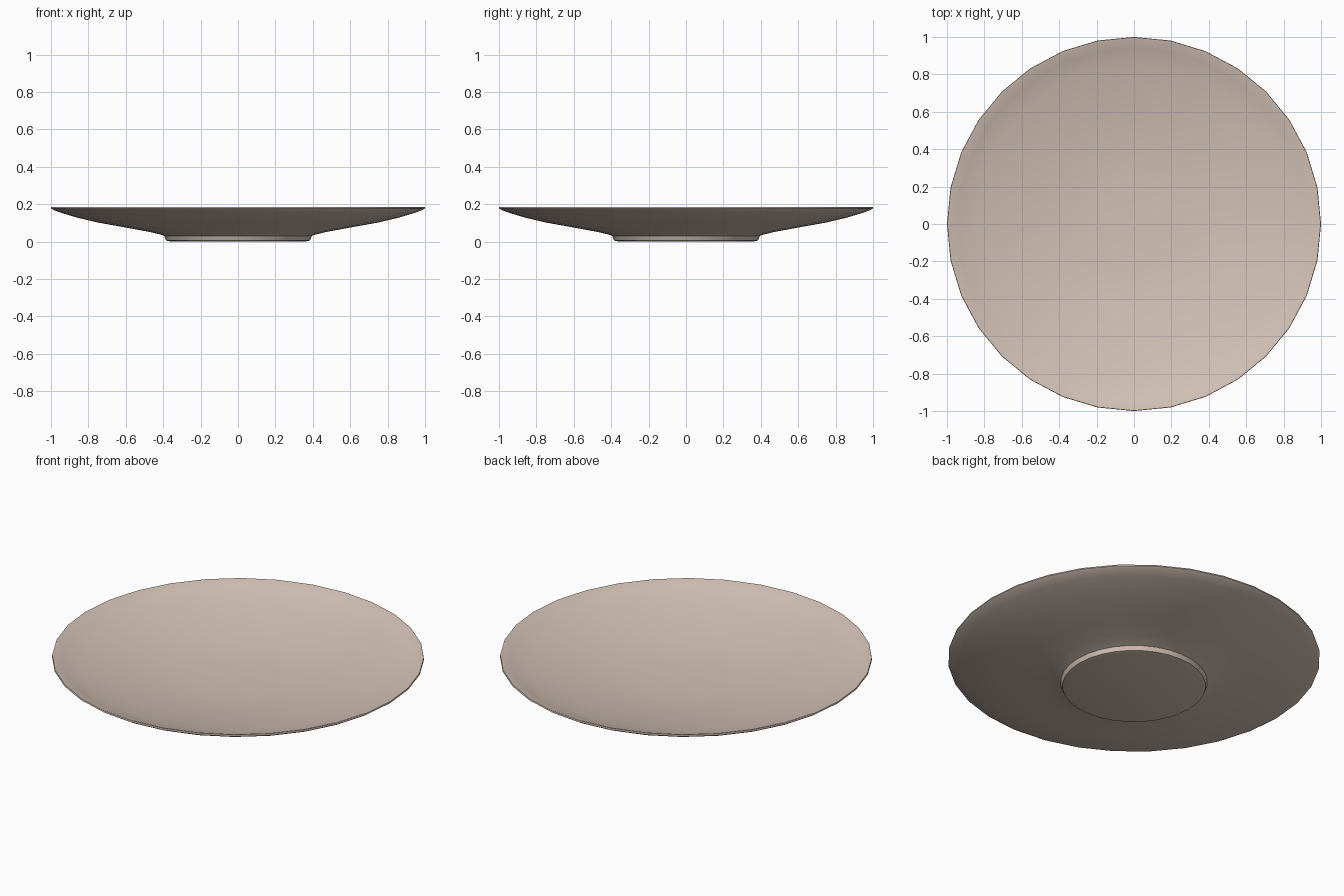
import bpy, bmesh, math

if "Cube" in bpy.data.objects:
    bpy.data.objects.remove(bpy.data.objects["Cube"])

SIDES = 32

# Warm beige glaze
clay = bpy.data.materials.new("beige_ceramic")
clay.diffuse_color = (0.65, 0.54, 0.47, 1)
clay.use_nodes = True
clay.node_tree.nodes["Principled BSDF"].inputs["Base Color"].default_value = clay.diffuse_color

# Cross-section (radius, height): underside of foot, outer wall, rim, inner bowl
profile = [
    (0.0, 0.004), (0.36, 0.004), (0.385, 0.010), (0.395, 0.035),
    (0.42, 0.043), (0.47, 0.055), (0.60, 0.079), (0.75, 0.106),
    (0.86, 0.132), (0.94, 0.156), (0.985, 0.172), (1.0, 0.182),
    (0.998, 0.190), (0.985, 0.188), (0.94, 0.170), (0.85, 0.146),
    (0.70, 0.114), (0.55, 0.089), (0.40, 0.068), (0.25, 0.057),
    (0.0, 0.054),
]


def lathe(name, points, sides, material):
    """Spin a cross-section about z into a closed surface."""
    bm = bmesh.new()
    rings = []
    for r, z in points:
        if r == 0:
            rings.append([bm.verts.new((0, 0, z))] * sides)
        else:
            rings.append([bm.verts.new((r * math.cos(2 * math.pi * i / sides),
                                        r * math.sin(2 * math.pi * i / sides), z))
                          for i in range(sides)])
    for a, b in zip(rings, rings[1:]):
        for i in range(sides):
            j = (i + 1) % sides
            bm.faces.new(dict.fromkeys((a[i], a[j], b[j], b[i])))
    bmesh.ops.recalc_face_normals(bm, faces=bm.faces)
    mesh = bpy.data.meshes.new(name)
    bm.to_mesh(mesh)
    bm.free()
    mesh.materials.append(material)
    obj = bpy.data.objects.new(name, mesh)
    bpy.context.collection.objects.link(obj)
    return obj


# Saucer with a low foot, smooth except at the foot edges
saucer = lathe("saucer", [(r, z - 0.004) for r, z in profile], SIDES, clay)
bpy.context.view_layer.objects.active = saucer
saucer.select_set(True)
bpy.ops.object.shade_smooth_by_angle(angle=math.radians(40))
